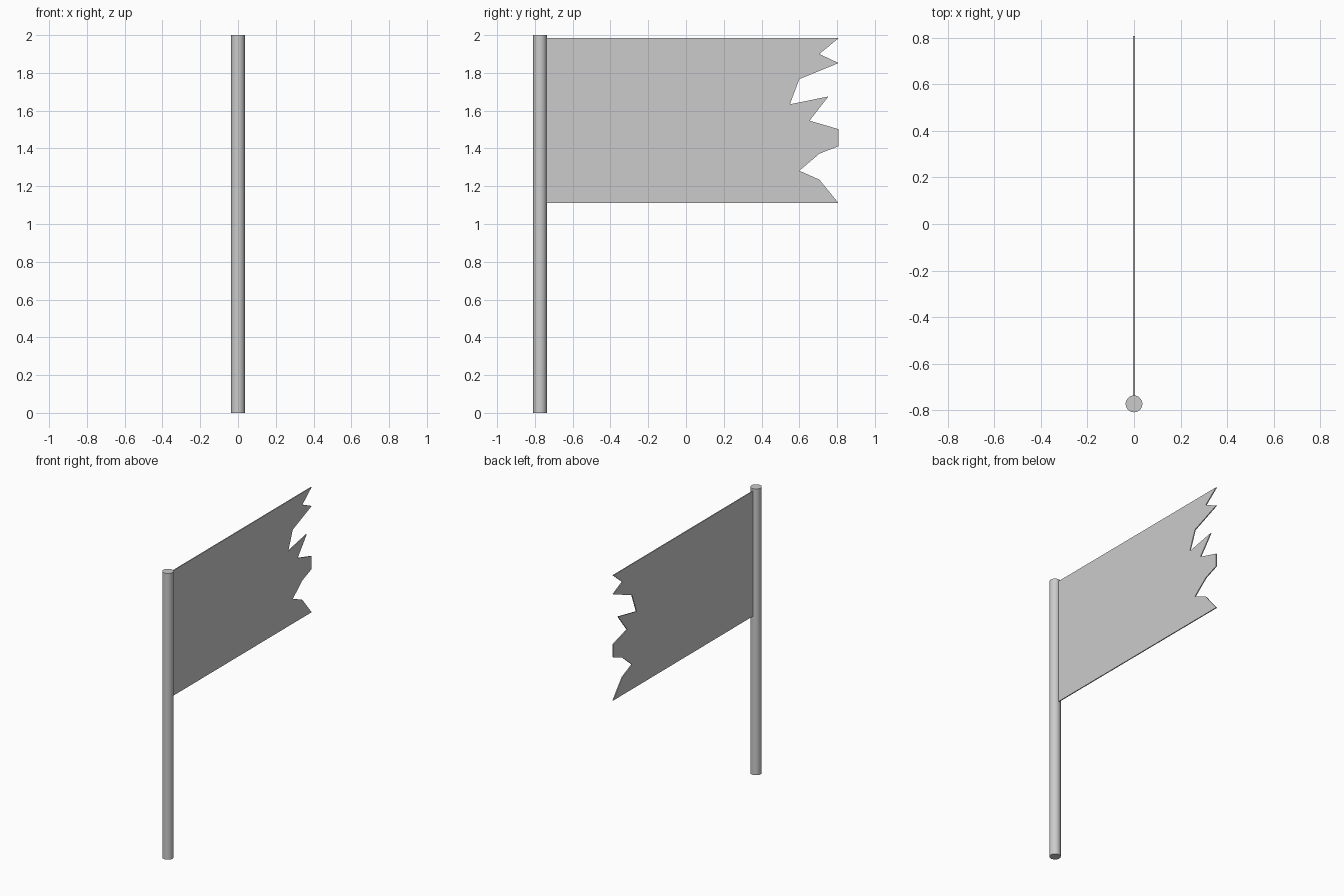
import bpy, bmesh

if "Cube" in bpy.data.objects:
    bpy.data.objects.remove(bpy.data.objects["Cube"])

# Pole
bpy.ops.mesh.primitive_cylinder_add(vertices=32, radius=0.036, depth=2, location=(0, -0.773, 1))
pole = bpy.context.object
pole.name = "pole"
bpy.ops.object.shade_smooth_by_angle()

# Torn flag: outline in (y, z), extruded to a thin sheet
T = 0.007
outline = [
    (-0.75, 1.11), (0.808, 1.11), (0.706, 1.235), (0.60, 1.282), (0.706, 1.372),
    (0.808, 1.412), (0.808, 1.502), (0.654, 1.547), (0.754, 1.675), (0.55, 1.634),
    (0.60, 1.767), (0.808, 1.852), (0.706, 1.90), (0.808, 1.984), (-0.75, 1.984),
]
bm = bmesh.new()
face = bm.faces.new([bm.verts.new((-T / 2, y, z)) for y, z in outline])
ext = bmesh.ops.extrude_face_region(bm, geom=[face], use_keep_orig=True)
bmesh.ops.translate(bm, vec=(T, 0, 0), verts=[g for g in ext["geom"] if isinstance(g, bmesh.types.BMVert)])
bmesh.ops.recalc_face_normals(bm, faces=bm.faces)
mesh = bpy.data.meshes.new("flag")
bm.to_mesh(mesh)
bm.free()
flag = bpy.data.objects.new("flag", mesh)
bpy.context.collection.objects.link(flag)
